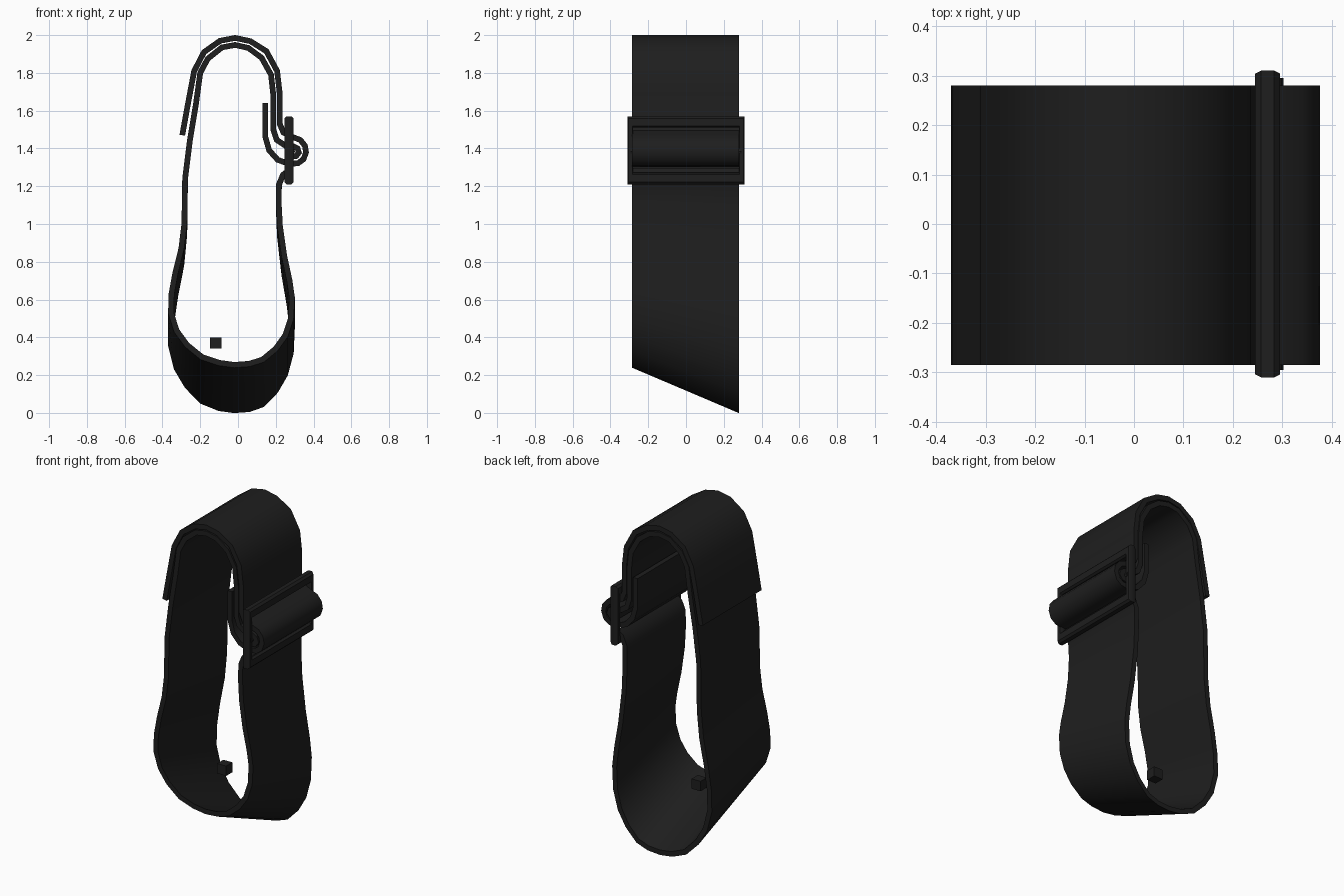
import bpy, bmesh, math
from mathutils import Vector

if "Cube" in bpy.data.objects:
    bpy.data.objects.remove(bpy.data.objects["Cube"])

black = bpy.data.materials.new("black_webbing")
black.diffuse_color = (0.013, 0.013, 0.013, 1)
black.use_nodes = True
black.node_tree.nodes["Principled BSDF"].inputs["Base Color"].default_value = black.diffuse_color


def finish(name, bm):
    bmesh.ops.recalc_face_normals(bm, faces=bm.faces)
    me = bpy.data.meshes.new(name)
    bm.to_mesh(me)
    bm.free()
    ob = bpy.data.objects.new(name, me)
    bpy.context.collection.objects.link(ob)
    me.materials.append(black)
    bpy.ops.object.select_all(action='DESELECT')
    bpy.context.view_layer.objects.active = ob
    ob.select_set(True)
    bpy.ops.object.shade_smooth_by_angle(angle=math.radians(35))
    return ob


def loft(bm, rings, closed):
    rings = [[bm.verts.new(p) for p in r] for r in rings]
    n, m = len(rings), len(rings[0])
    for i in range(n if closed else n - 1):
        a, b = rings[i], rings[(i + 1) % n]
        for j in range(m):
            k = (j + 1) % m
            bm.faces.new((a[j], a[k], b[k], b[j]))
    if not closed:
        bm.faces.new(rings[0])
        bm.faces.new(rings[-1])


def strap(name, path, thick=0.03, y0=-0.285, y1=0.28, slant=0.0):
    """Sweep a flat band along an (x, z) path; slant drops the low back edge."""
    pts = [Vector(p) for p in path]
    rings = []
    for i, p in enumerate(pts):
        a = (p - pts[max(i - 1, 0)]).normalized()
        b = (pts[min(i + 1, len(pts) - 1)] - p).normalized()
        t = (a + b).normalized()
        n = Vector((-t.y, t.x))
        miter = 1 / max(0.6, n.dot(Vector((-b.y, b.x))) if b.length else 1)
        n *= thick / 2 * miter
        drop = slant * min(1, max(0, (1.22 - p.y) / 0.95))
        o, q = p + n, p - n
        rings.append([(o.x, y0, o.y), (q.x, y0, q.y),
                      (q.x, y1, q.y - drop), (o.x, y1, o.y - drop)])
    bm = bmesh.new()
    loft(bm, rings, False)
    finish(name, bm)


# main band: buckle, down the right, under, up the left, over the top, round the bar
strap("main_strap", [
    (0.27, 1.285), (0.238, 1.26), (0.217, 1.21), (0.215, 1.12), (0.222, 0.99),
    (0.245, 0.83), (0.273, 0.7), (0.286, 0.61), (0.28, 0.5), (0.25, 0.41),
    (0.2, 0.34), (0.13, 0.282), (0.06, 0.26), (-0.02, 0.254), (-0.1, 0.265),
    (-0.19, 0.295), (-0.27, 0.36), (-0.325, 0.435), (-0.355, 0.53),
    (-0.352, 0.63), (-0.332, 0.74), (-0.3, 0.87), (-0.284, 1.0),
    (-0.28, 1.24), (-0.255, 1.44), (-0.222, 1.64), (-0.2, 1.8),
    (-0.16, 1.875), (-0.085, 1.935), (-0.015, 1.948), (0.055, 1.932),
    (0.125, 1.88), (0.175, 1.79), (0.187, 1.68), (0.187, 1.5),
    (0.205, 1.445), (0.25, 1.415), (0.29, 1.413), (0.315, 1.4),
    (0.322, 1.378), (0.308, 1.36), (0.28, 1.355)], slant=0.24)

# second layer: left tail over the top, outer loop through buckle, inner tail
strap("folded_strap", [
    (-0.295, 1.47), (-0.268, 1.62), (-0.232, 1.81), (-0.18, 1.91),
    (-0.095, 1.97), (-0.015, 1.985), (0.065, 1.968), (0.15, 1.915),
    (0.207, 1.81), (0.221, 1.69), (0.221, 1.53), (0.24, 1.485),
    (0.285, 1.462), (0.33, 1.445), (0.354, 1.415), (0.36, 1.38),
    (0.347, 1.343), (0.318, 1.322), (0.27, 1.318), (0.21, 1.34),
    (0.165, 1.39), (0.145, 1.46), (0.145, 1.64)])

# buckle frame: chamfered rectangular ring
cx, cz, hy, hz = 0.27, 1.39, 0.31, 0.18
section = [(0, -0.013), (0, 0.013), (0.2, 0.025), (0.85, 0.025),
           (1, 0.013), (1, -0.013), (0.85, -0.025), (0.2, -0.025)]
rings = []
for f, dx in section:
    y, z = hy - f * 0.03, hz - f * 0.06
    rings.append([(cx + dx, sy * y, cz + sz * z)
                  for sy, sz in ((-1, -1), (1, -1), (1, 1), (-1, 1))])
bm = bmesh.new()
loft(bm, rings, True)
finish("buckle_frame", bm)

# centre bar inside the strap loop
bar = [[(0.285 + 0.017 * math.cos(a), y, 1.385 + 0.017 * math.sin(a))
        for a in (i * math.tau / 8 for i in range(8))] for y in (-0.295, 0.295)]
bm = bmesh.new()
loft(bm, bar, False)
finish("buckle_bar", bm)

# small loose block inside the loop
bm = bmesh.new()
bmesh.ops.create_cube(bm, size=0.06)
bmesh.ops.translate(bm, verts=bm.verts, vec=(-0.117, 0.04, 0.37))
finish("small_block", bm)
